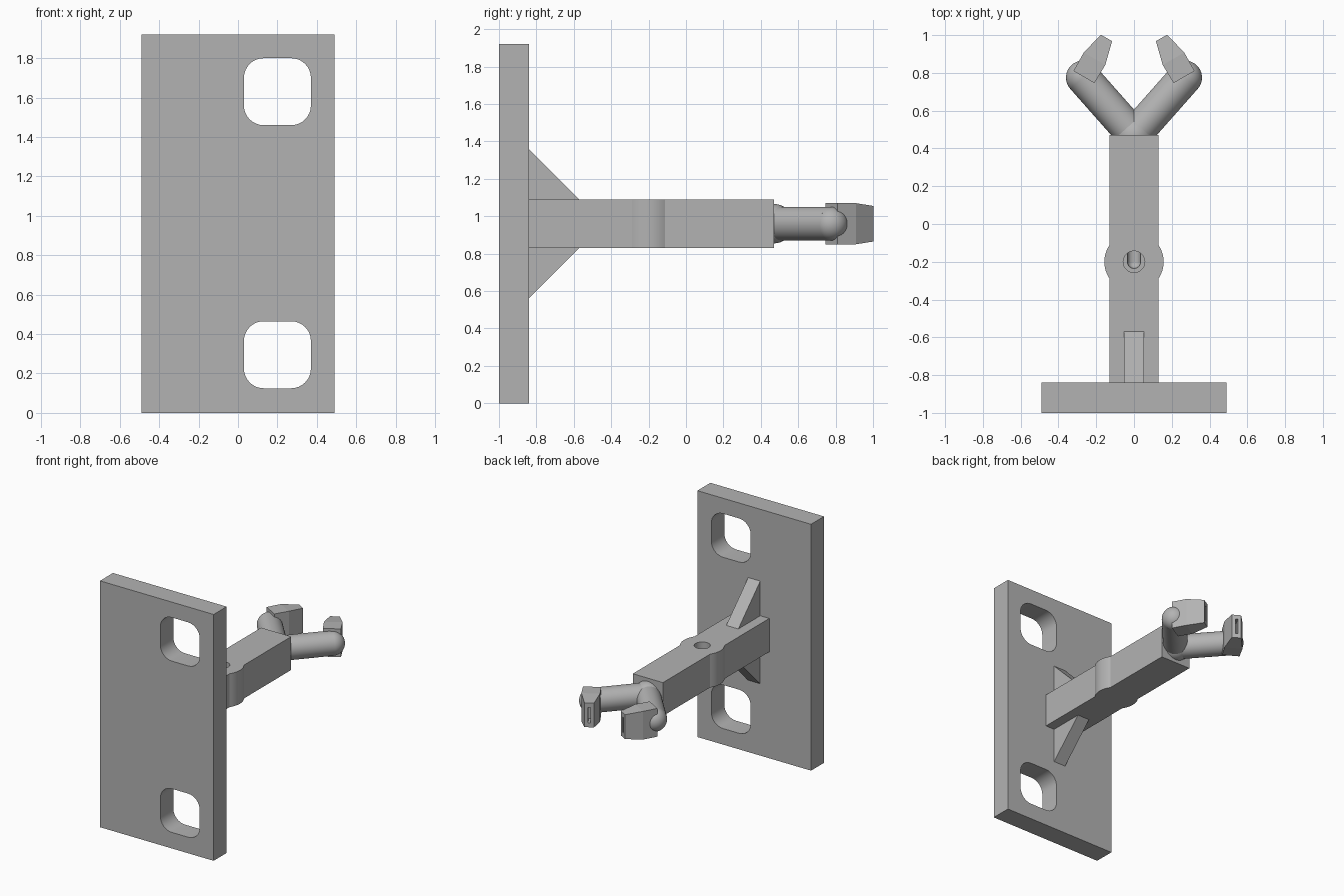
import bpy, bmesh
from math import cos, sin, asin, pi, radians
from mathutils import Vector

if "Cube" in bpy.data.objects:
    bpy.data.objects.remove(bpy.data.objects["Cube"], do_unlink=True)

grey = bpy.data.materials.new("plain grey")
grey.use_nodes = True
grey.diffuse_color = (0.45, 0.45, 0.45, 1)
grey.node_tree.nodes["Principled BSDF"].inputs["Base Color"].default_value = grey.diffuse_color

MID = 0.96      # height of the arm axis
BAR_END = 0.47  # far end of the bar


def finish(name, bm):
    bmesh.ops.recalc_face_normals(bm, faces=bm.faces)
    mesh = bpy.data.meshes.new(name)
    bm.to_mesh(mesh)
    bm.free()
    obj = bpy.data.objects.new(name, mesh)
    bpy.context.collection.objects.link(obj)
    mesh.materials.append(grey)
    return obj


def prism(name, points, offset):
    """Extrude a closed outline of 3D points along an offset."""
    bm = bmesh.new()
    face = bm.faces.new([bm.verts.new(p) for p in points])
    new = bmesh.ops.extrude_face_region(bm, geom=[face])["geom"]
    bmesh.ops.translate(bm, vec=offset, verts=[v for v in new if isinstance(v, bmesh.types.BMVert)])
    return finish(name, bm)


def loft(name, rings):
    """Join equal rings of points into a closed solid."""
    bm = bmesh.new()
    loops = [[bm.verts.new(p) for p in ring] for ring in rings]
    n = len(loops[0])
    for a, b in zip(loops, loops[1:]):
        for i in range(n):
            j = (i + 1) % n
            bm.faces.new((a[i], a[j], b[j], b[i]))
    bm.faces.new(loops[0])
    bm.faces.new(loops[-1])
    return finish(name, bm)


def rod(name, start, end, radius):
    start, end = Vector(start), Vector(end)
    axis = end - start
    bm = bmesh.new()
    bmesh.ops.create_cone(bm, cap_ends=True, segments=48, radius1=radius, radius2=radius, depth=axis.length)
    bm.transform(axis.to_track_quat("Z", "Y").to_matrix().to_4x4())
    bmesh.ops.translate(bm, vec=(start + end) / 2, verts=bm.verts)
    return finish(name, bm)


def ball(name, centre, radius):
    bm = bmesh.new()
    bmesh.ops.create_uvsphere(bm, u_segments=40, v_segments=24, radius=radius)
    bmesh.ops.translate(bm, vec=centre, verts=bm.verts)
    return finish(name, bm)


def cut(target, cutter):
    cutter.hide_render = True
    mod = target.modifiers.new("cut", "BOOLEAN")
    mod.operation = "DIFFERENCE"
    mod.solver = "EXACT"
    mod.object = cutter
    bpy.context.view_layer.objects.active = target
    bpy.ops.object.modifier_apply(modifier=mod.name)
    bpy.data.objects.remove(cutter, do_unlink=True)


def smooth(obj):
    bpy.ops.object.select_all(action="DESELECT")
    obj.select_set(True)
    bpy.context.view_layer.objects.active = obj
    bpy.ops.object.shade_smooth_by_angle(angle=radians(25))


# Base plate with two rounded square windows
plate = prism("base_plate", [(-0.49, -1, 0), (0.49, -1, 0), (0.49, -1, 1.92), (-0.49, -1, 1.92)], (0, 0.16, 0))
for zc in (0.295, 1.63):
    outline = []
    for quarter, (sx, sz) in enumerate([(1, 1), (-1, 1), (-1, -1), (1, -1)]):
        for k in range(9):
            a = (quarter + k / 8) * pi / 2
            outline.append((0.2 + sx * 0.07 + 0.1 * cos(a), -1.1, zc + sz * 0.07 + 0.1 * sin(a)))
    cut(plate, prism("window_cutter", outline, (0, 0.4, 0)))
smooth(plate)

# Bar with a round boss halfway along
half, boss, boss_y = 0.13, 0.157, -0.2
spread = pi / 2 - asin(half / boss)
arc = [spread * (k / 6 - 1) for k in range(13)]
side = [(boss * cos(a), boss_y + boss * sin(a)) for a in arc]
right_side = [(half, -0.84)] + side + [(half, BAR_END)]
outline = right_side + [(-x, y) for x, y in reversed(right_side)]
bar = prism("arm_bar", [(x, y, MID - half) for x, y in outline], (0, 0, 2 * half))

# Blind port in the boss, with a channel leading forward
cut(bar, rod("port_cutter", (0, boss_y, MID), (0, boss_y, 1.2), 0.057))
cut(bar, rod("channel_cutter", (0, boss_y, MID), (0, 0.3, MID), 0.035))
cut(bar, ball("channel_end_cutter", (0, boss_y, MID), 0.035))
smooth(bar)

# Triangular ribs above and below the bar
for name, s in (("upper_rib", 1), ("lower_rib", -1)):
    prism(name, [(-0.052, y, MID + s * h) for y, h in ((-0.84, 0.12), (-0.84, 0.4), (-0.57, 0.13), (-0.57, 0.12))],
          (0.104, 0, 0))

# Forked arms with knuckles and tapered, slotted fingers
smooth(ball("fork_joint", (0, BAR_END, MID), 0.105))
for name, s in (("left", 1), ("right", -1)):
    knuckle = (s * 0.27, 0.775, MID)
    smooth(rod(name + "_arm", (0, BAR_END, MID), knuckle, 0.09))
    smooth(ball(name + "_knuckle", knuckle, 0.09))

    base = Vector((s * 0.265, 0.778, MID))
    along = Vector((-s * 0.5, 0.866, 0))
    across = Vector((0.866, s * 0.5, 0))

    def ring(distance, width, height):
        return [base + along * distance + across * (i * width) + Vector((0, 0, j * height))
                for i, j in ((-1, -1), (1, -1), (1, 1), (-1, 1))]

    finger = loft(name + "_finger", [ring(0, 0.064, 0.11), ring(0.112, 0.066, 0.11), ring(0.239, 0.034, 0.095)])
    cut(finger, loft("slot_cutter", [ring(0.17, 0.009, 0.06), ring(0.3, 0.009, 0.06)]))
